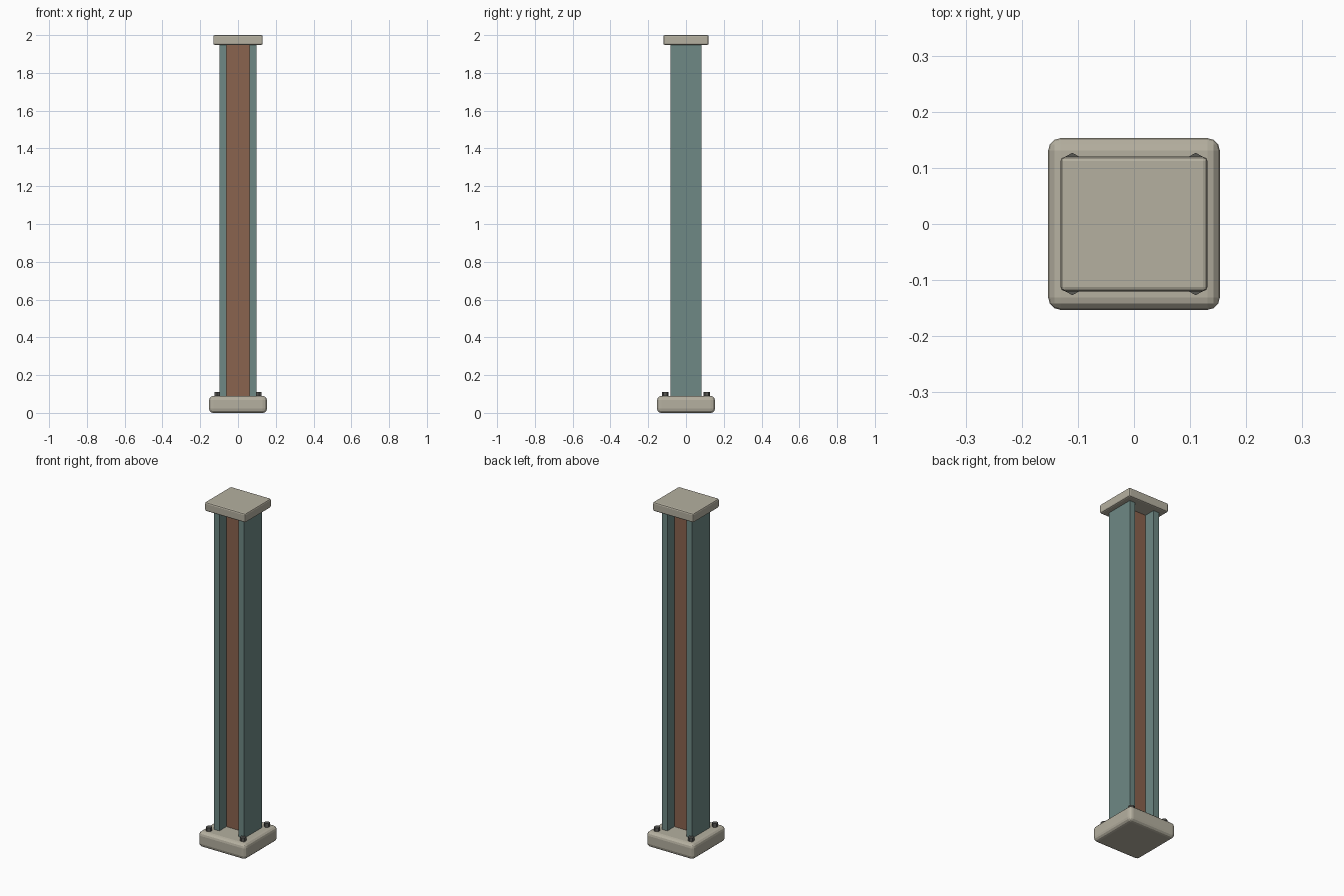
import bpy, math

if "Cube" in bpy.data.objects:
    bpy.data.objects.remove(bpy.data.objects["Cube"])


def material(name, rgb):
    m = bpy.data.materials.new(name)
    lin = [((c / 255 + 0.055) / 1.055) ** 2.4 for c in rgb]
    m.diffuse_color = (*lin, 1)
    m.use_nodes = True
    m.node_tree.nodes["Principled BSDF"].inputs["Base Color"].default_value = m.diffuse_color
    return m


stone = material("pale stone", (181, 176, 160))
teal = material("teal paint", (110, 137, 133))
rust = material("rust brown", (138, 99, 78))
iron = material("dark iron", (88, 88, 84))


def box(name, lo, hi, mat, bevel=0, segments=1):
    bpy.ops.mesh.primitive_cube_add(size=1, location=[(a + b) / 2 for a, b in zip(lo, hi)])
    o = bpy.context.object
    o.name = name
    o.scale = [b - a for a, b in zip(lo, hi)]
    bpy.ops.object.transform_apply(location=False, rotation=False, scale=True)
    o.data.materials.append(mat)
    if bevel:
        m = o.modifiers.new("rounded edges", "BEVEL")
        m.width = bevel
        m.segments = segments
    return o


# Footing and cap plate
box("base_block", (-0.153, -0.153, 0), (0.153, 0.153, 0.09), stone, 0.022, 3)
box("cap_plate", (-0.131, -0.12, 1.948), (0.131, 0.12, 2.0), stone, 0.008, 2)

# H-section column: recessed web between two flanges
box("column_web", (-0.063, -0.018, 0.05), (0.063, 0.018, 1.96), rust)
for name, s in (("left_flange", -1), ("right_flange", 1)):
    x = sorted((s * 0.062, s * 0.098))
    box(name, (x[0], -0.083, 0.05), (x[1], 0.083, 1.96), teal)

# Hexagonal anchor bolts at the base corners
for sx in (-1, 1):
    for sy in (-1, 1):
        bpy.ops.mesh.primitive_cylinder_add(vertices=6, radius=0.017, depth=0.05,
                                            location=(sx * 0.11, sy * 0.11, 0.086))
        o = bpy.context.object
        o.name = f"anchor_bolt_{'left' if sx < 0 else 'right'}_{'front' if sy < 0 else 'back'}"
        o.data.materials.append(iron)
